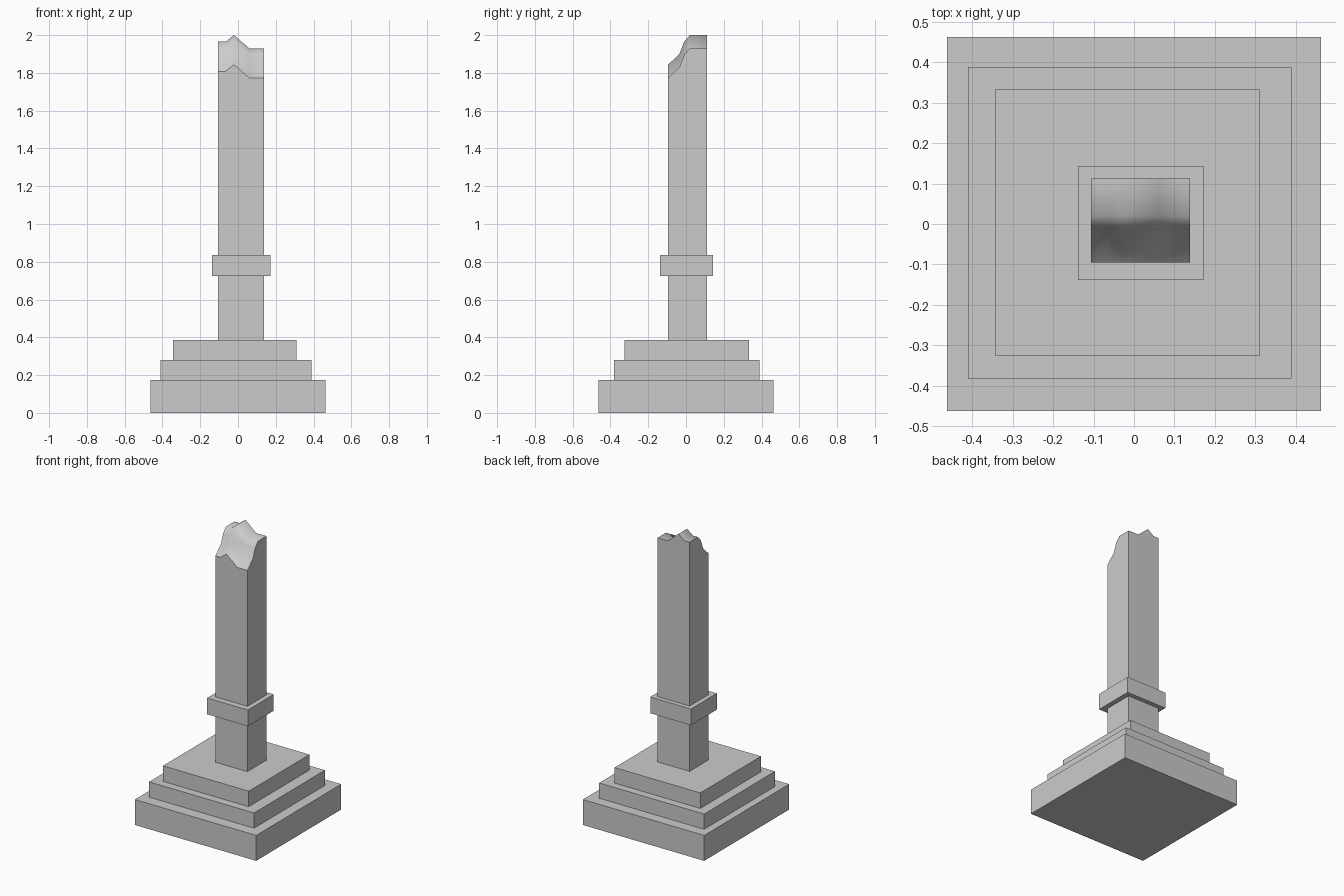
import bpy, bmesh

if "Cube" in bpy.data.objects:
    bpy.data.objects.remove(bpy.data.objects["Cube"])


def finish(name, bm):
    bmesh.ops.recalc_face_normals(bm, faces=bm.faces)
    mesh = bpy.data.meshes.new(name)
    bm.to_mesh(mesh)
    bm.free()
    obj = bpy.data.objects.new(name, mesh)
    bpy.context.collection.objects.link(obj)
    return obj


def block(name, xs, ys, zs):
    bm = bmesh.new()
    bmesh.ops.create_cube(bm, size=1)
    for v in bm.verts:
        v.co = [a + (b - a) * (c + 0.5) for (a, b), c in zip((xs, ys, zs), v.co)]
    return finish(name, bm)


# Stepped plinth and collar
block("bottom_step", (-0.462, 0.462), (-0.462, 0.462), (0, 0.175))
block("middle_step", (-0.41, 0.39), (-0.382, 0.388), (0.175, 0.28))
block("top_step", (-0.343, 0.31), (-0.326, 0.334), (0.28, 0.387))
block("collar", (-0.138, 0.172), (-0.138, 0.143), (0.725, 0.837))

# Broken shaft: ridge profile across x, drop profile along y
ridge = [(-0.106, 1.965), (-0.066, 1.965), (-0.022, 2.0), (0.06, 1.93), (0.138, 1.93)]
drop = [(-0.095, -0.157), (-0.035, -0.10), (-0.01, -0.035), (0.02, 0.0), (0.112, 0.0)]

bm = bmesh.new()
grid = [[bm.verts.new((x, y, 0.387)) for x, _ in ridge] for y, _ in drop]
height = {(i, j): r + d for j, (_, d) in enumerate(drop) for i, (_, r) in enumerate(ridge)}
top = [[bm.verts.new((x, y, height[i, j])) for i, (x, _) in enumerate(ridge)]
       for j, (y, _) in enumerate(drop)]
n = len(ridge) - 1
for j in range(n):
    for i in range(n):
        f = bm.faces.new((top[j][i], top[j][i + 1], top[j + 1][i + 1], top[j + 1][i]))
        f.smooth = True
        bm.faces.new((grid[j][i], grid[j + 1][i], grid[j + 1][i + 1], grid[j][i + 1]))

# Shaft walls joining the foot to the broken rim
rim = ([(0, i) for i in range(n)] + [(j, n) for j in range(n)]
       + [(n, i) for i in range(n, 0, -1)] + [(j, 0) for j in range(n, 0, -1)])
for (a, b), (c, d) in zip(rim, rim[1:] + rim[:1]):
    bm.faces.new((grid[a][b], grid[c][d], top[c][d], top[a][b]))
    bm.edges.get((top[a][b], top[c][d])).smooth = False
finish("broken_shaft", bm)
